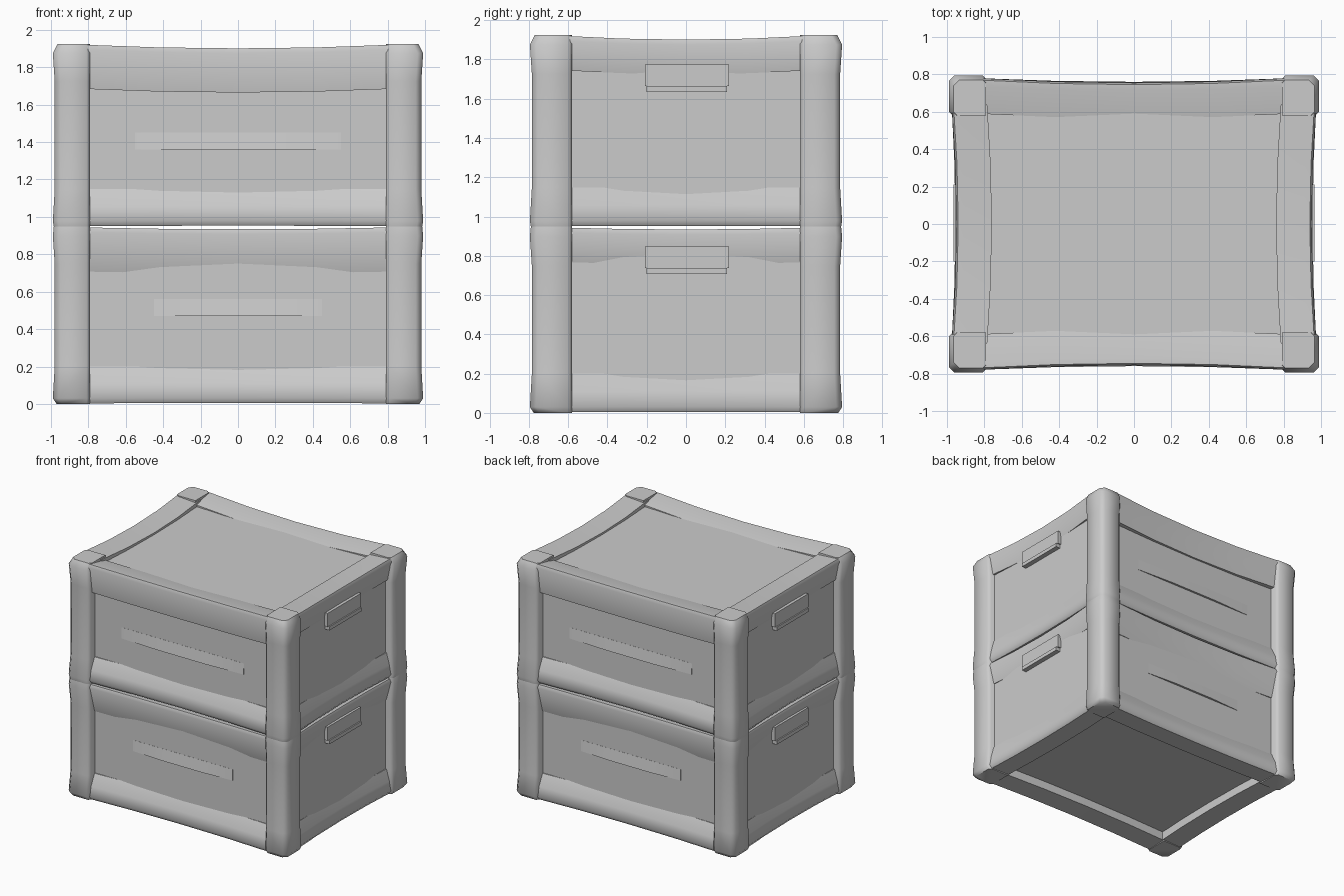
import bpy, bmesh

if "Cube" in bpy.data.objects:
    bpy.data.objects.remove(bpy.data.objects["Cube"])

SIDES = {
    "front": lambda s, d, z: (s, -d, z),
    "right": lambda s, d, z: (d, s, z),
    "back": lambda s, d, z: (-s, d, z),
    "left": lambda s, d, z: (-d, -s, z),
}


def loft(name, sections):
    """Skin closed sections of equal size and cap both ends."""
    bm = bmesh.new()
    rings = [[bm.verts.new(p) for p in sec] for sec in sections]
    n = len(rings[0])
    for a, b in zip(rings, rings[1:]):
        for i in range(n):
            j = (i + 1) % n
            bm.faces.new((a[i], a[j], b[j], b[i]))
    bm.faces.new(rings[0])
    bm.faces.new(rings[-1])
    bmesh.ops.recalc_face_normals(bm, faces=bm.faces)
    me = bpy.data.meshes.new(name)
    bm.to_mesh(me)
    bm.free()
    ob = bpy.data.objects.new(name, me)
    bpy.context.collection.objects.link(ob)
    for o in bpy.context.selected_objects:
        o.select_set(False)
    bpy.context.view_layer.objects.active = ob
    ob.select_set(True)
    bpy.ops.object.shade_smooth_by_angle(angle=0.9)
    return ob


def box(name, x, y, z):
    return loft(name, [[(x[0], y[0], h), (x[1], y[0], h), (x[1], y[1], h), (x[0], y[1], h)] for h in z])


def rail(name, side, half, profile, bow_out, bow_z):
    """Side rail whose middle bows inward and away from the seam."""
    place = SIDES[side]
    secs = []
    for t in (-1, -0.5, 0, 0.5, 1):
        k = 1 - t * t
        secs.append([place(t * half, d - bow_out * k, z + bow_z * k) for d, z in profile])
    loft(name, secs)


def post(name, sx, sy, z0, z1, seam_top):
    """Chamfered corner post, flared slightly at both ends."""
    lo, hi = (0.02, 0.005) if seam_top else (0.005, 0.025)
    levels = [(z0, lo), (z0 + 0.03, 0.0), (z0 + 0.2, 0.01),
              (z1 - 0.2, 0.01), (z1 - 0.05, 0.0), (z1, hi)]
    secs = []
    for z, inset in levels:
        x, y, c = 0.99 - inset, 0.795 - inset, 0.03
        pts = [(0.79, 0.58), (x - 0.02, 0.58), (x, 0.60), (x, y - c),
               (x - c, y), (0.81, y), (0.79, y - 0.02)]
        secs.append([(sx * a, sy * b, z) for a, b in pts])
    loft(name, secs)


def crate(level, z0, z1, is_lower):
    wall_x, wall_y = 0.925, 0.71
    # body with recessed walls, bottom and lid
    box(level + "_body", (-wall_x, wall_x), (-wall_y, wall_y), (z0 + 0.08, z1 - 0.05))

    for sx in (-1, 1):
        for sy in (-1, 1):
            post(level + "_corner_post", sx, sy, z0, z1, is_lower)

    for side in SIDES:
        long = side in ("front", "back")
        half, out, wall = (0.84, 0.78, wall_y) if long else (0.64, 0.975, wall_x)
        inner = out - 0.19
        # bottom rail, sloping back to the wall
        bottom = [(inner, z0 + 0.01), (out - 0.02, z0 + 0.003), (out, z0 + 0.03),
                  (out - 0.015, z0 + 0.11), (wall + 0.01, z0 + 0.2), (inner, z0 + 0.2)]
        rail(level + "_bottom_rail", side, half, bottom, 0.02, 0.002)
        # top rail: overhanging lip above, slope on the lower crate
        low = z1 - (0.24 if long else 0.18)
        lip = wall + 0.01 if is_lower else out - 0.03
        inside = z1 - (0.035 if long else 0.015)
        top = [(inner, inside), (out - 0.04, z1 - 0.005), (out - 0.01, z1 - 0.004),
               (out, z1 - 0.03), (lip, low), (inner, low)]
        rail(level + "_top_rail", side, half, top, 0.025, -0.010 if is_lower else -0.02)

    # side handles with a thin lip underneath
    hz = z1 - (0.21 if is_lower else 0.26)
    for sx in (-1, 1):
        box(level + "_handle", sorted((sx * 0.85, sx * 0.955)), (-0.21, 0.22), (hz, hz + 0.11))
        box(level + "_handle_lip", sorted((sx * 0.85, sx * 0.965)), (-0.20, 0.21), (hz - 0.03, hz))


crate("lower", 0.0, 0.948, True)
crate("upper", 0.948, 1.925, False)

# narrow raised ledges across the long walls
for side in ("front", "back"):
    place = SIDES[side]
    for name, half, z in (("upper_ledge", 0.55, 1.36), ("lower_ledge", 0.45, 0.47)):
        secs = []
        for t in (-1, -0.4, 0.4, 1):
            d = 0.712 + (0.015 if abs(t) < 0.5 else 0.0)
            secs.append([place(t * half, a, b) for a, b in
                         ((0.65, z), (d, z), (0.711, z + 0.09), (0.65, z + 0.09))])
        loft(name, secs)
